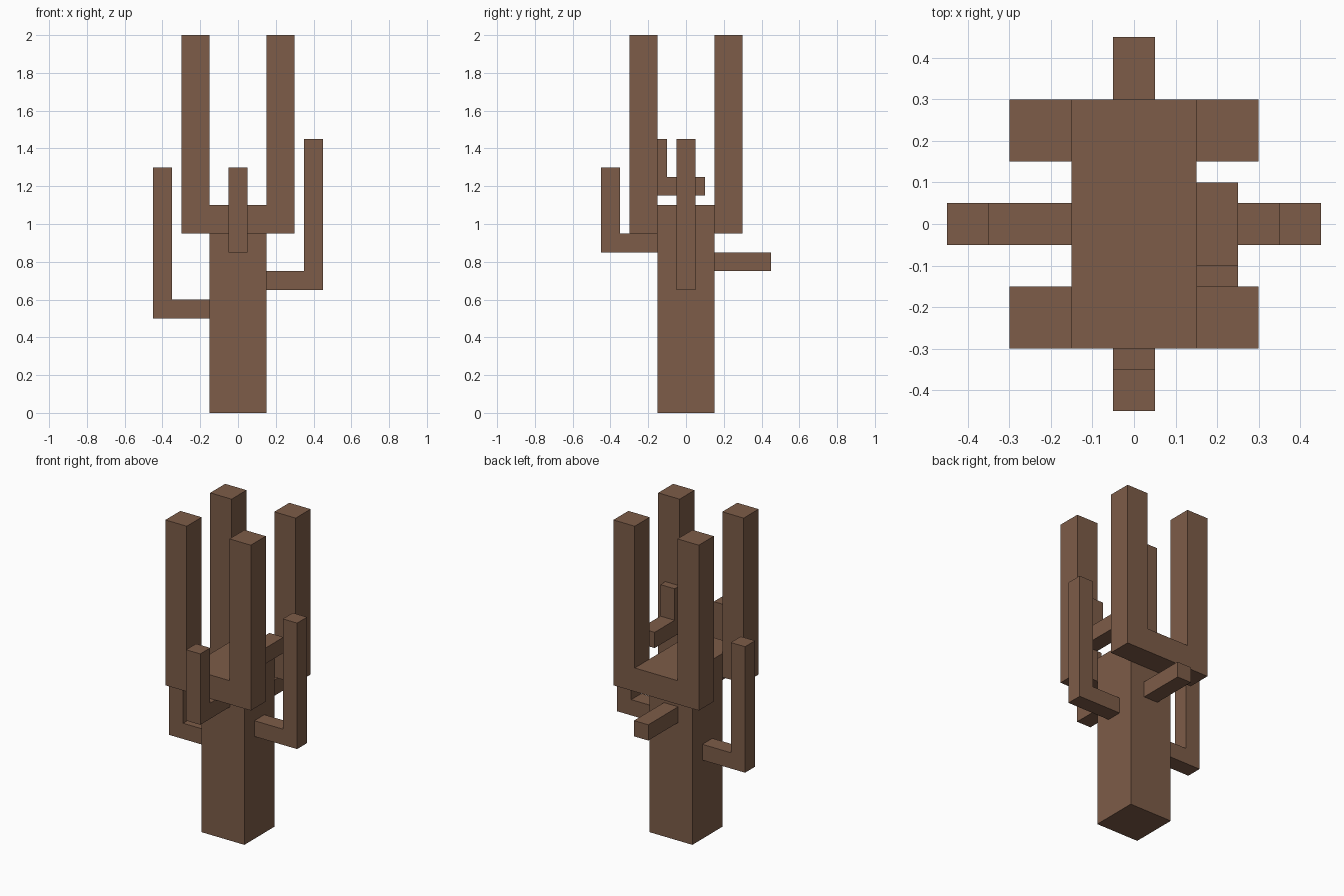
import bpy
import bmesh
from mathutils import Vector

cube = bpy.data.objects.get("Cube")
if cube:
    bpy.data.objects.remove(cube, do_unlink=True)

bark = bpy.data.materials.new("brown bark")
bark.use_nodes = True
BROWN = (0.205, 0.107, 0.065, 1.0)
bark.diffuse_color = BROWN
bark.node_tree.nodes["Principled BSDF"].inputs["Base Color"].default_value = BROWN


def extrude_profile(name, profile, axis, start, end):
    """Extrude a (horizontal, z) outline along 'x' or 'y' from start to end."""
    bm = bmesh.new()
    if axis == 'y':
        points = [(h, start, z) for h, z in profile]
        direction = Vector((0, end - start, 0))
    else:
        points = [(start, h, z) for h, z in profile]
        direction = Vector((end - start, 0, 0))
    face = bm.faces.new([bm.verts.new(p) for p in points])
    result = bmesh.ops.extrude_face_region(bm, geom=[face])
    moved = [g for g in result["geom"] if isinstance(g, bmesh.types.BMVert)]
    bmesh.ops.translate(bm, verts=moved, vec=direction)
    bmesh.ops.recalc_face_normals(bm, faces=bm.faces)
    mesh = bpy.data.meshes.new(name)
    bm.to_mesh(mesh)
    bm.free()
    mesh.materials.append(bark)
    obj = bpy.data.objects.new(name, mesh)
    bpy.context.collection.objects.link(obj)
    return obj


def box_outline(h0, h1, z0, z1):
    return [(h0, z0), (h1, z0), (h1, z1), (h0, z1)]


def elbow_outline(root, tip, z0, top, thick=0.1, width=0.1):
    """L outline: a bar from root to tip, then an upright at the tip."""
    inner = tip - width if tip > root else tip + width
    return [(root, z0), (tip, z0), (tip, top), (inner, top),
            (inner, z0 + thick), (root, z0 + thick)]


# Square trunk
extrude_profile("trunk", box_outline(-0.15, 0.15, 0, 1.1), 'y', -0.15, 0.15)

# U-shaped forks on the front and back of the trunk
fork = [(-0.3, 0.95), (0.3, 0.95), (0.3, 2), (0.15, 2),
        (0.15, 1.1), (-0.15, 1.1), (-0.15, 2), (-0.3, 2)]
for name, side in (("front_fork", -1), ("back_fork", 1)):
    extrude_profile(name, fork, 'y', 0.15 * side, 0.3 * side)

# Bent side and front branches
extrude_profile("left_branch", elbow_outline(0.15, 0.45, 0.65, 1.45), 'y', -0.05, 0.05)
extrude_profile("right_branch", elbow_outline(-0.15, -0.45, 0.5, 1.3), 'y', -0.05, 0.05)
extrude_profile("front_branch", elbow_outline(-0.15, -0.45, 0.85, 1.3), 'x', -0.05, 0.05)

# Straight stub at the back
extrude_profile("back_stub", box_outline(0.15, 0.45, 0.75, 0.85), 'x', -0.05, 0.05)

# Small twig against the front left post
extrude_profile("small_twig", elbow_outline(0.1, -0.15, 1.15, 1.45, width=0.05),
                'x', 0.15, 0.25)
